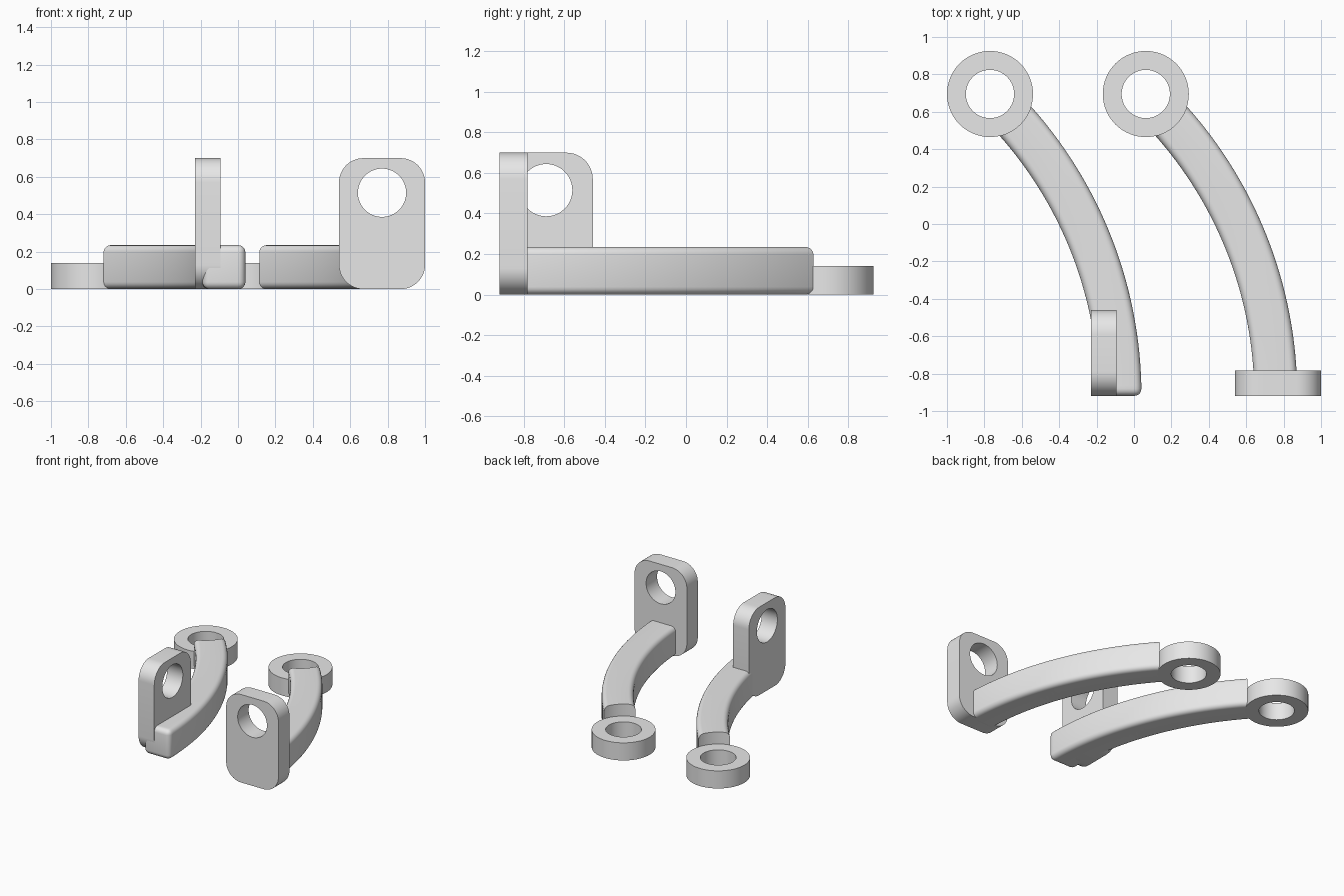
import bpy
import bmesh
from math import cos, sin, pi, radians

cube = bpy.data.objects.get("Cube")
if cube:
    bpy.data.objects.remove(cube, do_unlink=True)

grey = bpy.data.materials.new("plain_grey")
grey.use_nodes = True
grey.diffuse_color = (0.8, 0.8, 0.8, 1)
grey.node_tree.nodes["Principled BSDF"].inputs["Base Color"].default_value = (0.8, 0.8, 0.8, 1)

EYE_R, HOLE_R, THICK = 0.23, 0.129, 0.138
ARC_X, ARC_Y, ARC_R = -1.453, -0.92, 2.211   # centre and radius of the arm's sweep
EYE_X, EYE_Y = 0.063, 0.695


def activate(obj):
    bpy.ops.object.select_all(action='DESELECT')
    obj.select_set(True)
    bpy.context.view_layer.objects.active = obj


def finish(obj):
    obj.data.materials.clear()
    obj.data.materials.append(grey)
    activate(obj)
    bpy.ops.object.shade_smooth_by_angle(angle=radians(30))


def circle(cx, cy, r, n=64):
    return [(cx + r * cos(2 * pi * i / n), cy + r * sin(2 * pi * i / n)) for i in range(n)]


def rounded_rect(w, h, r, n=12):
    pts = []
    for q, (sx, sy) in enumerate([(1, 1), (-1, 1), (-1, -1), (1, -1)]):
        for i in range(n + 1):
            a = (q + i / n) * pi / 2
            pts.append((sx * (w / 2 - r) + r * cos(a), sy * (h / 2 - r) + r * sin(a)))
    return pts


def slab(name, loops, thickness, location, rotation=(0, 0, 0)):
    """Flat part from an outline and its holes."""
    curve = bpy.data.curves.new(name, 'CURVE')
    curve.dimensions = '2D'
    curve.fill_mode = 'BOTH'
    curve.extrude = thickness / 2
    for pts in loops:
        spline = curve.splines.new('POLY')
        spline.points.add(len(pts) - 1)
        for p, (x, y) in zip(spline.points, pts):
            p.co = (x, y, 0, 1)
        spline.use_cyclic_u = True
    obj = bpy.data.objects.new(name, curve)
    bpy.context.collection.objects.link(obj)
    obj.location, obj.rotation_euler = location, rotation
    activate(obj)
    bpy.ops.object.convert(target='MESH')
    obj = bpy.context.object
    bm = bmesh.new()
    bm.from_mesh(obj.data)
    bmesh.ops.remove_doubles(bm, verts=bm.verts, dist=0.0001)
    bmesh.ops.recalc_face_normals(bm, faces=bm.faces)
    bm.to_mesh(obj.data)
    bm.free()
    finish(obj)
    return obj


def arm(name, dx, start, end=0.78, width=0.23, height=0.235, steps=32):
    """Curved bar with rounded edges, scooped out around the ring."""
    bm = bmesh.new()
    sections = []
    for i in range(steps + 1):
        a = start + (end - start) * i / steps
        corners = [(-1, 0), (1, 0), (1, height), (-1, height)]
        sections.append([bm.verts.new((dx + ARC_X + (ARC_R + s * width / 2) * cos(a),
                                       ARC_Y + (ARC_R + s * width / 2) * sin(a), z))
                         for s, z in corners])
    for a, b in zip(sections, sections[1:]):
        for k in range(4):
            m = (k + 1) % 4
            bm.faces.new((a[k], a[m], b[m], b[k]))
    bm.faces.new(sections[0])
    bm.faces.new(sections[-1])
    bmesh.ops.recalc_face_normals(bm, faces=bm.faces)
    mesh = bpy.data.meshes.new(name)
    bm.to_mesh(mesh)
    bm.free()
    obj = bpy.data.objects.new(name, mesh)
    bpy.context.collection.objects.link(obj)

    bevel = obj.modifiers.new("rounded_edges", 'BEVEL')
    bevel.width, bevel.segments = 0.038, 5
    bevel.limit_method, bevel.angle_limit = 'ANGLE', radians(40)

    bpy.ops.mesh.primitive_cylinder_add(vertices=64, radius=EYE_R - 0.001, depth=1,
                                        location=(dx + EYE_X, EYE_Y, 0.1))
    cutter = bpy.context.object
    cut = obj.modifiers.new("ring_scoop", 'BOOLEAN')
    cut.operation, cut.solver, cut.object = 'DIFFERENCE', 'EXACT', cutter
    activate(obj)
    for m in ("rounded_edges", "ring_scoop"):
        bpy.ops.object.modifier_apply(modifier=m)
    bpy.data.objects.remove(cutter, do_unlink=True)
    finish(obj)


# Left and right arms, each with a flat ring at the back
for side, dx, start in (("left", 0, 0.03), ("right", -0.833, 0.0005)):
    arm(side + "_arm", dx, start)
    slab(side + "_ring", [circle(0, 0, EYE_R), circle(0, 0, HOLE_R)], 0.14,
         (dx + EYE_X, EYE_Y, 0.07))

# Upright lugs: one faces the front, the other faces sideways
lug = [rounded_rect(0.46, 0.70, 0.13), circle(0, 0.165, HOLE_R)]
slab("left_lug", lug, THICK, (0.77, -0.851, 0.35), (pi / 2, 0, 0))
slab("right_lug", lug, THICK, (-0.162, -0.69, 0.35), (pi / 2, 0, pi / 2))
